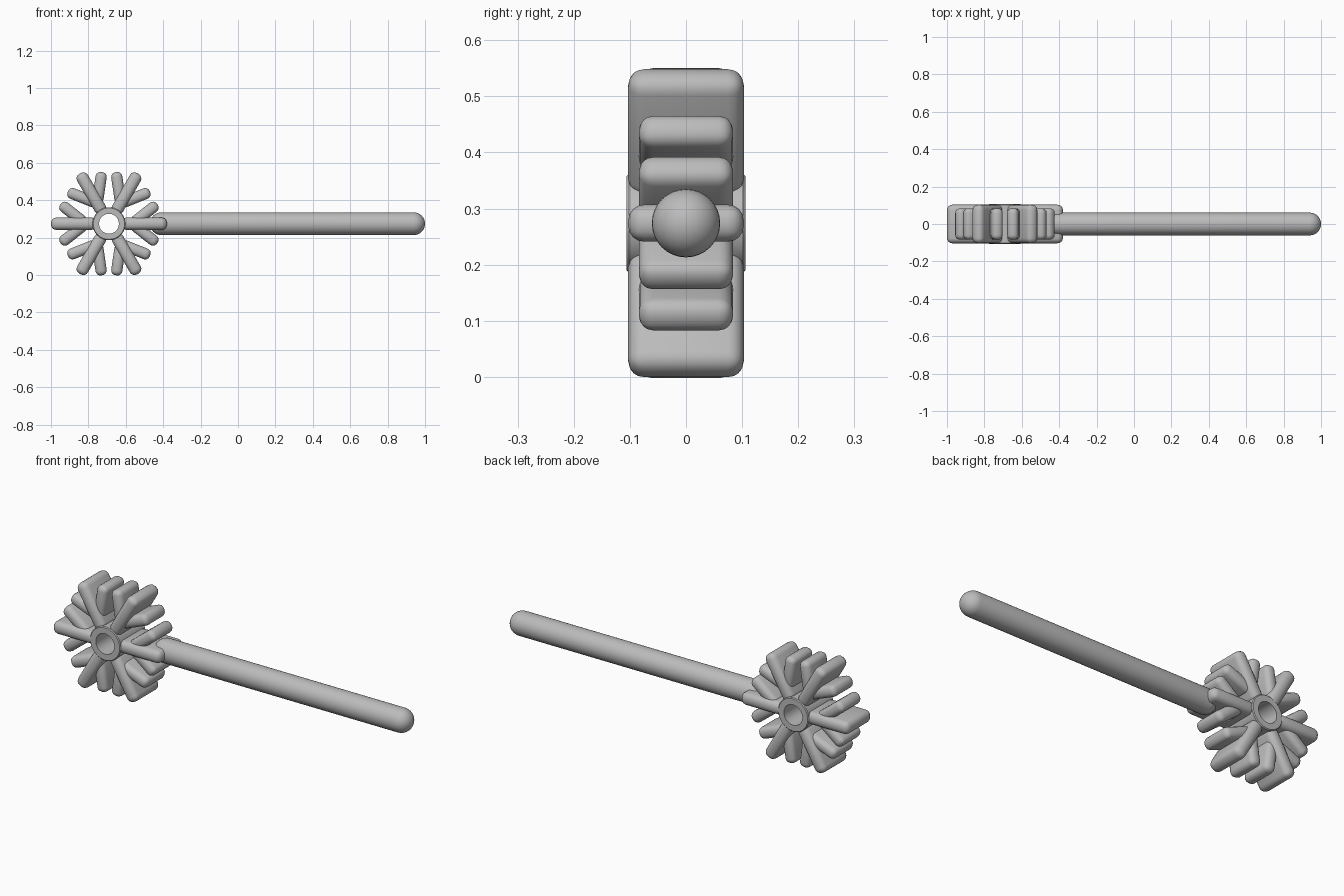
import bpy, bmesh, math
from mathutils import Matrix, Vector

if "Cube" in bpy.data.objects:
    bpy.data.objects.remove(bpy.data.objects["Cube"])

CENTRE = Vector((-0.69, 0, 0.274))

grey = bpy.data.materials.new("plain_grey")
grey.use_nodes = True
colour = (0.5, 0.5, 0.5, 1)
grey.diffuse_color = colour
grey.node_tree.nodes["Principled BSDF"].inputs["Base Color"].default_value = colour


def finish(name, bm, angle=40):
    bmesh.ops.recalc_face_normals(bm, faces=bm.faces)
    mesh = bpy.data.meshes.new(name)
    bm.to_mesh(mesh)
    bm.free()
    mesh.materials.append(grey)
    obj = bpy.data.objects.new(name, mesh)
    bpy.context.collection.objects.link(obj)
    bpy.ops.object.select_all(action="DESELECT")
    obj.select_set(True)
    bpy.context.view_layer.objects.active = obj
    bpy.ops.object.shade_smooth_by_angle(angle=math.radians(angle))
    return obj


def polar(radius, angle):
    return Vector((radius * math.cos(angle), 0, radius * math.sin(angle)))


def rounded_bar(name, start, end, depth, thick):
    """Bar from start to end in the xz plane, all edges rounded."""
    run = end - start
    bm = bmesh.new()
    bmesh.ops.create_cube(bm, size=1)
    bmesh.ops.scale(bm, vec=(run.length, depth, thick), verts=bm.verts)
    bmesh.ops.bevel(bm, geom=bm.edges[:], offset=thick * 0.43, segments=4,
                    profile=0.5, affect="EDGES", clamp_overlap=True)
    turn = Matrix.Rotation(-math.atan2(run.z, run.x), 4, "Y")
    bm.transform(Matrix.Translation(CENTRE + (start + end) / 2) @ turn)
    finish(name, bm)


def lathe(name, profile, axis, origin, steps, closed):
    """Spin (radius, along) points about an axis."""
    bm = bmesh.new()
    pts = [bm.verts.new((r, 0, h)) for r, h in profile]
    edges = [bm.edges.new(p) for p in zip(pts, pts[1:])]
    if closed:
        edges.append(bm.edges.new((pts[-1], pts[0])))
    bmesh.ops.spin(bm, geom=pts + edges, cent=(0, 0, 0), axis=(0, 0, 1),
                   angle=math.tau, steps=steps)
    bmesh.ops.remove_doubles(bm, verts=bm.verts, dist=1e-5)
    turn = Vector((0, 0, 1)).rotation_difference(Vector(axis)).to_matrix().to_4x4()
    bm.transform(Matrix.Translation(origin) @ turn)
    finish(name, bm)


# Hollow hub
lathe("hub", [(0.053, -0.106), (0.084, -0.106), (0.088, -0.102),
              (0.088, 0.102), (0.084, 0.106), (0.053, 0.106)],
      (0, 1, 0), CENTRE, 40, True)

# Six spokes, each with a pair of side branches
for i in range(6):
    a = i * math.pi / 3
    rounded_bar(f"spoke_{i + 1}", polar(0.065, a), polar(0.31, a), 0.206, 0.066)
    for side, label in ((1, "a"), (-1, "b")):
        lean = a + side * math.radians(40)
        tip = polar(0.25, a + side * math.radians(20)) + polar(0.03, lean)
        rounded_bar(f"branch_{i + 1}{label}", polar(0.125, a), tip, 0.168, 0.06)

# Round-ended handle
R, LEFT, RIGHT = 0.061, -0.41, 0.939
arc = [i * math.pi / 16 for i in range(9)]
profile = [(R * math.sin(t), LEFT - R * math.cos(t)) for t in arc]
profile += [(R * math.cos(t), RIGHT + R * math.sin(t)) for t in arc]
lathe("handle", profile, (1, 0, 0), Vector((0, 0, CENTRE.z)), 32, False)
